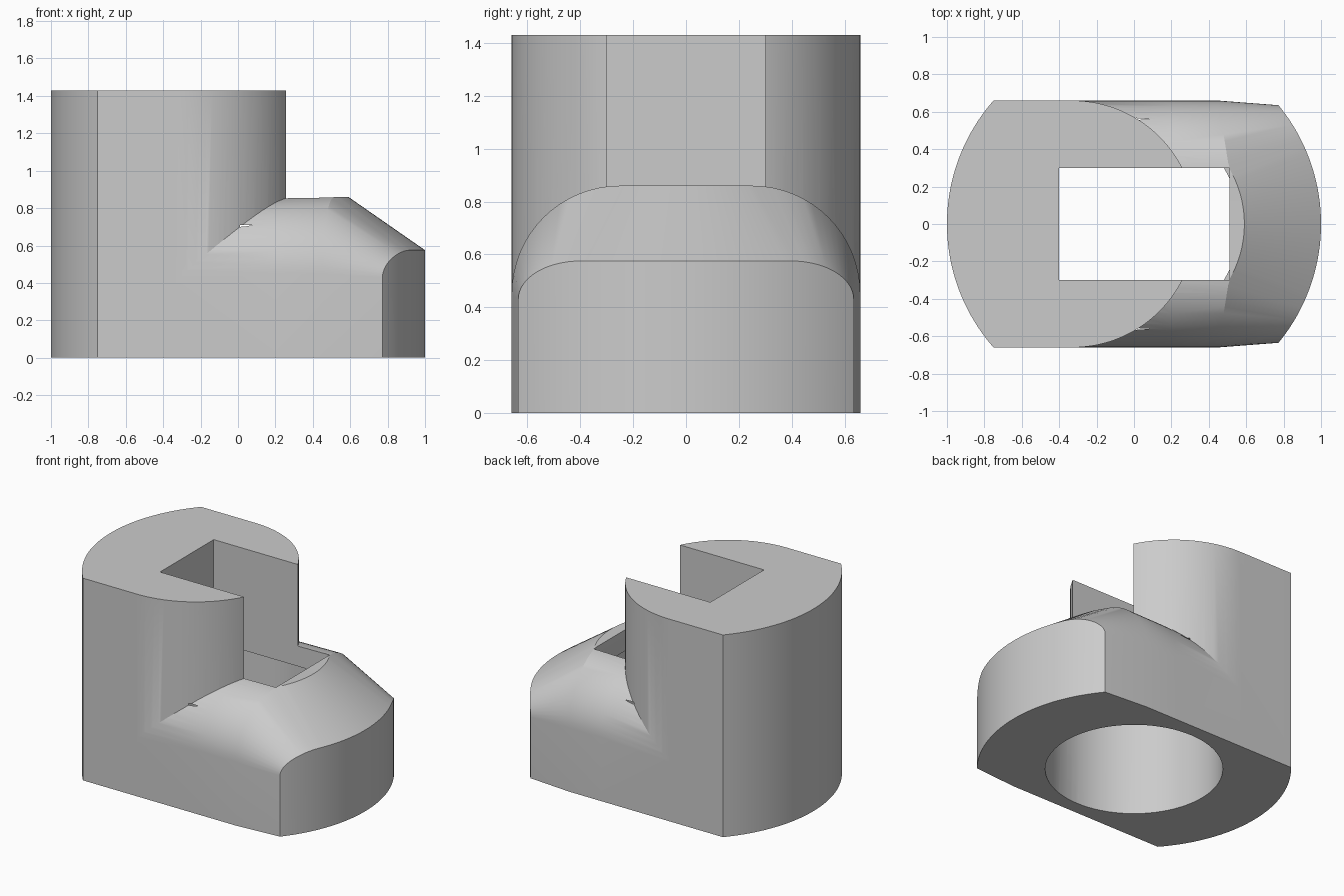
import bpy, bmesh, math

if "Cube" in bpy.data.objects:
    bpy.data.objects.remove(bpy.data.objects["Cube"])

HALF = 0.66      # half width of the body
STEPS = 16       # segments per rounded shoulder

grey = bpy.data.materials.new("plain grey")
grey.use_nodes = True
grey.diffuse_color = (0.6, 0.6, 0.6, 1)
grey.node_tree.nodes["Principled BSDF"].inputs["Base Color"].default_value = (0.6, 0.6, 0.6, 1)


def make(name, bm):
    bmesh.ops.recalc_face_normals(bm, faces=bm.faces)
    mesh = bpy.data.meshes.new(name)
    bm.to_mesh(mesh)
    bm.free()
    mesh.materials.append(grey)
    obj = bpy.data.objects.new(name, mesh)
    bpy.context.collection.objects.link(obj)
    return obj


def prism(name, outline, low, high):
    bm = bmesh.new()
    face = bm.faces.new([bm.verts.new((x, y, low)) for x, y in outline])
    grown = bmesh.ops.extrude_face_region(bm, geom=[face])["geom"]
    for v in grown:
        if isinstance(v, bmesh.types.BMVert):
            v.co.z = high
    return make(name, bm)


def arc(cx, radius, start, end, n):
    return [(cx + radius * math.cos(start + (end - start) * i / n),
             radius * math.sin(start + (end - start) * i / n)) for i in range(n + 1)]


def shoulder(width, flat, side_z, top_z):
    """Flat top with elliptical shoulders, as (y, z) pairs from -width to width."""
    right = []
    for i in range(STEPS + 1):
        a = math.pi / 2 * (1 - i / STEPS)
        right.append((flat + (width - flat) * math.cos(a),
                      side_z + (top_z - side_z) * math.sin(a)))
    middle = [(flat * i / STEPS, top_z) for i in range(1 - STEPS, STEPS)]
    return [(-y, z) for y, z in reversed(right)] + middle + right


def ridge_x(y):
    """Front limit of the flat roof: round in the middle, straight at the shoulders."""
    y = abs(y)
    if y < 0.3:
        return math.sqrt(0.59 ** 2 - y * y)
    return 0.508 - 0.058 * (y - 0.3) / (HALF - 0.3)


def loft(name, sections):
    bm = bmesh.new()
    tops = [[bm.verts.new(p) for p in s] for s in sections]
    lows = [[bm.verts.new((x, y, 0)) for x, y, z in s] for s in sections]
    last = len(sections[0]) - 1

    def strip(a, b):
        for i in range(last):
            bm.faces.new((a[i], a[i + 1], b[i + 1], b[i]))

    for k in range(len(sections) - 1):
        strip(tops[k], tops[k + 1])
        strip(lows[k], lows[k + 1])
        for i in (0, last):
            bm.faces.new((tops[k][i], tops[k + 1][i], lows[k + 1][i], lows[k][i]))
    strip(tops[0], lows[0])
    strip(tops[-1], lows[-1])
    return make(name, bm)


def combine(target, tool, operation):
    mod = target.modifiers.new(operation.lower(), "BOOLEAN")
    mod.object, mod.operation, mod.solver = tool, operation, "EXACT"
    bpy.context.view_layer.objects.active = target
    bpy.ops.object.modifier_apply(modifier=mod.name)
    bpy.data.objects.remove(tool)


# Tall column: round back, flat sides, round front
edge = math.asin(HALF)
outline = arc(0, 1, math.pi - edge, math.pi + edge, 40) + arc(-0.33, HALF, -math.pi / 2, math.pi / 2, 64)
body = prism("housing_body", outline, 0, 1.43)

# Low nose with rounded shoulders, sloping down to the round front
start = [(-0.34, y, z) for y, z in shoulder(HALF, 0.2, 0.42, 0.855)]
middle = [(0.2, y, z) for y, z in shoulder(HALF, 0.25, 0.45, 0.855)]
ridge = [(ridge_x(y), y, z) for y, z in shoulder(HALF, 0.25, 0.45, 0.86)]
front = [(math.sqrt(1 - y * y), y, z) for y, z in shoulder(0.635, 0.4, 0.43, 0.575)]
combine(body, loft("nose", [start, middle, ridge, front]), "UNION")

# Round bore from below and rectangular slot from above
bore = prism("bore_cutter", arc(0, 0.566, 0, math.tau * 79 / 80, 79), -0.2, 0.71)
combine(body, bore, "DIFFERENCE")
slot = prism("slot_cutter", [(-0.4, -0.3), (0.51, -0.3), (0.51, 0.3), (-0.4, 0.3)], 0.4, 1.8)
combine(body, slot, "DIFFERENCE")

bpy.ops.object.select_all(action="DESELECT")
body.select_set(True)
bpy.context.view_layer.objects.active = body
bpy.ops.object.shade_smooth_by_angle(angle=math.radians(25))
